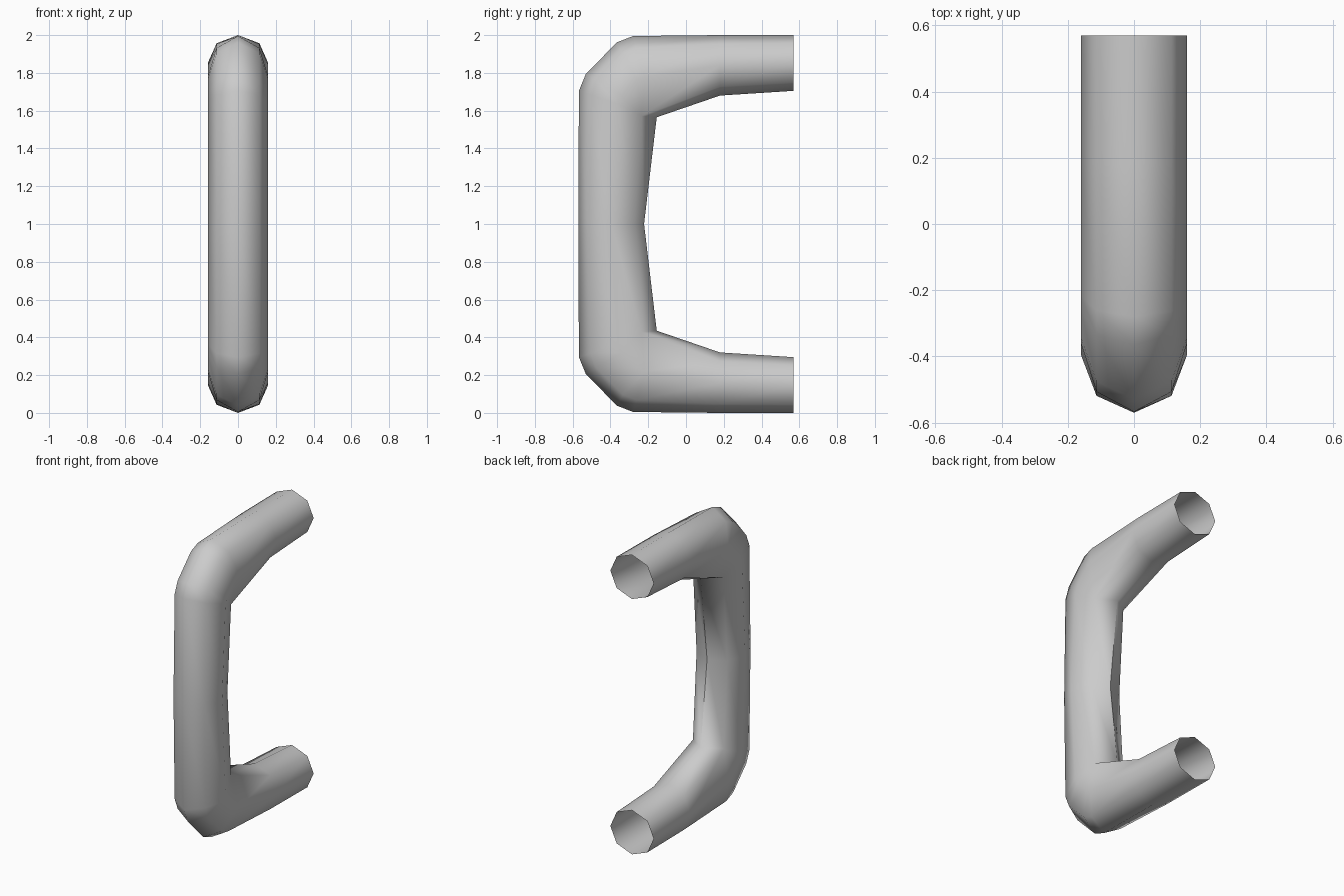
import bpy, bmesh, math
from mathutils import Vector

cube = bpy.data.objects.get("Cube")
if cube:
    bpy.data.objects.remove(cube, do_unlink=True)

SIDES = 8
HALF_WIDTH = 0.16
FOLD = Vector((-0.155, 1.565))        # inner elbow point (y, z)
FOLD_SIDE = Vector((-0.235, 1.572))   # elbow point beside the centre line

# Upper half of the tube: outer and inner profile point of each ring (y, z)
upper = [
    ((0.57, 2.0), (0.57, 1.705)),
    ((0.18, 2.0), (0.18, 1.68)),
    ((-0.28, 1.995), FOLD),
    ((-0.365, 1.962), FOLD),
    ((-0.53, 1.795), FOLD),
    ((-0.567, 1.705), FOLD),
]
middle = [((-0.57, 1.0), (-0.222, 1.0))]


def ring_points(outer, inner):
    """Octagonal section spanning from the outer to the inner profile point."""
    elbow = inner is FOLD
    outer, inner = Vector(outer), Vector(inner)
    points = []
    for i in range(SIDES):
        a = math.tau * i / SIDES
        p = outer.lerp(inner, (1 - math.cos(a)) / 2)
        if elbow and i in (3, 5):
            p = FOLD_SIDE
        points.append(Vector((HALF_WIDTH * math.sin(a), p.x, p.y)))
    return points


# Sections of the whole tube, the lower half mirrored from the upper
top = [ring_points(*r) for r in upper]
mid = [ring_points(*r) for r in middle]
bottom = [[Vector((p.x, p.y, 2 - p.z)) for p in ring] for ring in reversed(top)]

# Skin the sections, leaving both mounting ends open
bm = bmesh.new()
rings = [[bm.verts.new(p) for p in ring] for ring in top + mid + bottom]
for a, b in zip(rings, rings[1:]):
    for i in range(SIDES):
        j = (i + 1) % SIDES
        bm.faces.new((a[i], a[j], b[j], b[i]))
bmesh.ops.remove_doubles(bm, verts=bm.verts[:], dist=0.0005)
bmesh.ops.recalc_face_normals(bm, faces=bm.faces[:])
# The first face lies on top of the upper arm and must face up
bm.faces.ensure_lookup_table()
bm.normal_update()
if bm.faces[0].normal.z < 0:
    bmesh.ops.reverse_faces(bm, faces=bm.faces[:])
mesh = bpy.data.meshes.new("pull_handle")
bm.to_mesh(mesh)
bm.free()

handle = bpy.data.objects.new("pull_handle", mesh)
bpy.context.collection.objects.link(handle)

# Plain grey finish
grey = bpy.data.materials.new("light_grey")
grey.use_nodes = True
colour = (0.6, 0.6, 0.6, 1)
grey.diffuse_color = colour
grey.node_tree.nodes["Principled BSDF"].inputs["Base Color"].default_value = colour
mesh.materials.append(grey)

bpy.ops.object.select_all(action='DESELECT')
handle.select_set(True)
bpy.context.view_layer.objects.active = handle
bpy.ops.object.shade_smooth_by_angle(angle=math.radians(60))
